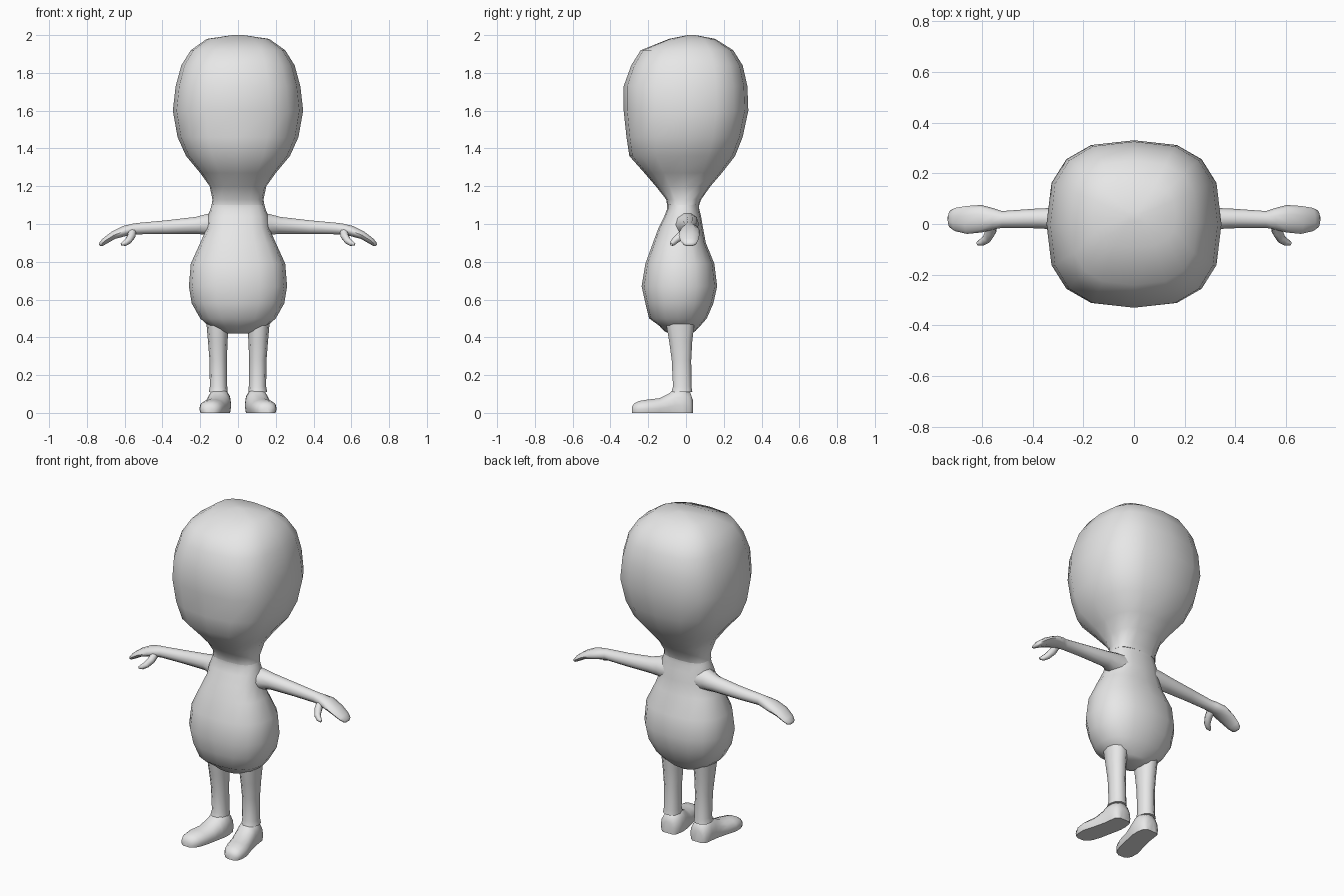
import bpy, bmesh, math
from mathutils import Vector

grey = bpy.data.materials.new("plain grey")
grey.diffuse_color = (0.8, 0.8, 0.8, 1)


def loft(name, rings, side, sides=10, power=2.0, tangent=None, mirror=True):
    """Skin superellipse rings (centre, half-size along side, half-size across it)."""
    bm = bmesh.new()
    side = Vector(side)
    centres = [Vector(r[0]) for r in rings]
    loops = []
    for i, (c, ru, rv) in enumerate(rings):
        t = Vector(tangent) if tangent else (
            centres[min(i + 1, len(rings) - 1)] - centres[max(i - 1, 0)])
        u = (side - t * side.dot(t) / t.length_squared).normalized()
        v = t.cross(u).normalized()
        loop = []
        for k in range(sides):
            a = 2 * math.pi * k / sides
            ca, sa = math.cos(a), math.sin(a)
            p = centres[i] + u * ru * math.copysign(abs(ca) ** (2 / power), ca) \
                + v * rv * math.copysign(abs(sa) ** (2 / power), sa)
            p.z = max(p.z, 0)          # keeps the soles flat on the floor
            loop.append(bm.verts.new(p))
        loops.append(loop)
    for a, b in zip(loops, loops[1:]):
        for k in range(sides):
            j = (k + 1) % sides
            bm.faces.new((a[k], a[j], b[j], b[k]))
    bm.faces.new(loops[0])
    bm.faces.new(loops[-1])
    bmesh.ops.remove_doubles(bm, verts=bm.verts, dist=0.0005)
    bmesh.ops.recalc_face_normals(bm, faces=bm.faces)
    mesh = bpy.data.meshes.new(name)
    bm.to_mesh(mesh)
    bm.free()
    mesh.materials.append(grey)
    obj = bpy.data.objects.new(name, mesh)
    bpy.context.collection.objects.link(obj)
    if mirror:
        obj.modifiers.new("Mirror", 'MIRROR')
    bpy.ops.object.select_all(action='DESELECT')
    obj.select_set(True)
    bpy.context.view_layer.objects.active = obj
    bpy.ops.object.shade_smooth_by_angle(angle=math.radians(65))
    return obj


def upright(profile):
    # (height, half width, front y, back y) -> horizontal rings
    return [((0, (f + b) / 2, z), w, (b - f) / 2) for z, w, f, b in profile]


# Head, narrowing into the neck
loft("head", upright([
    (1.10, .14, -.10, .07), (1.13, .135, -.105, .08), (1.20, .15, -.16, .13),
    (1.27, .20, -.22, .19), (1.36, .275, -.30, .26), (1.46, .32, -.315, .30),
    (1.60, .345, -.33, .33), (1.73, .33, -.33, .325), (1.84, .30, -.29, .30),
    (1.92, .25, -.24, .25), (1.98, .165, -.09, .155), (2.0, .03, .01, .05)]),
    (1, 0, 0), 16, 2.7, (0, 0, 1), False)

# Pear-shaped torso
loft("torso", upright([
    (.42, .06, -.09, .03), (.433, .10, -.115, .05), (.46, .155, -.14, .075),
    (.50, .20, -.195, .11), (.58, .245, -.215, .145), (.67, .26, -.235, .165),
    (.79, .25, -.215, .15), (.90, .20, -.175, .105), (.98, .165, -.145, .09),
    (1.04, .16, -.115, .08), (1.08, .146, -.10, .07), (1.10, .14, -.10, .07)]),
    (1, 0, 0), 16, 2.4, (0, 0, 1), False)

# Arm ending in a mitten hand that droops at the tip
loft("arm", [
    ((.10, .0, .995), .07, .075), ((.165, .01, .997), .06, .058),
    ((.22, .02, .993), .047, .047), ((.38, .022, .983), .039, .038),
    ((.52, .018, .976), .033, .032), ((.555, .02, .972), .042, .031),
    ((.60, .021, .963), .054, .029), ((.66, .016, .940), .055, .022),
    ((.705, .018, .910), .046, .018), ((.725, .02, .893), .034, .013),
    ((.731, .02, .886), .015, .006)], (0, 1, 0), 10)

# Thumb
loft("thumb", [
    ((.56, .0, .962), .022, .022), ((.565, -.03, .935), .022, .022),
    ((.58, -.058, .912), .018, .019), ((.60, -.072, .898), .015, .015),
    ((.618, -.078, .892), .007, .007)], (0, 1, -1), 8)

# Leg
loft("leg", [
    ((.105, -.022, .11), .05, .058), ((.103, -.02, .14), .046, .051),
    ((.105, -.024, .28), .046, .054), ((.107, -.028, .38), .052, .064),
    ((.108, -.03, .45), .057, .075), ((.108, -.03, .50), .062, .08)],
    (1, 0, 0), 10, 2.2, (0, 0, 1))

# Foot, turned slightly outward with a rounded toe
foot = [  # y, centre x, half width, top height
    (.036, .10, .035, .07), (.022, .10, .055, .11), (-.02, .099, .063, .135),
    (-.06, .102, .065, .128), (-.09, .108, .066, .105), (-.14, .12, .067, .079),
    (-.20, .135, .07, .072), (-.25, .143, .06, .064), (-.275, .147, .045, .05),
    (-.287, .149, .022, .03)]
loft("foot", [((x, y, h * .3), w, h * .7) for y, x, w, h in foot],
     (1, 0, 0), 14, 2.2, (0, -1, 0))
